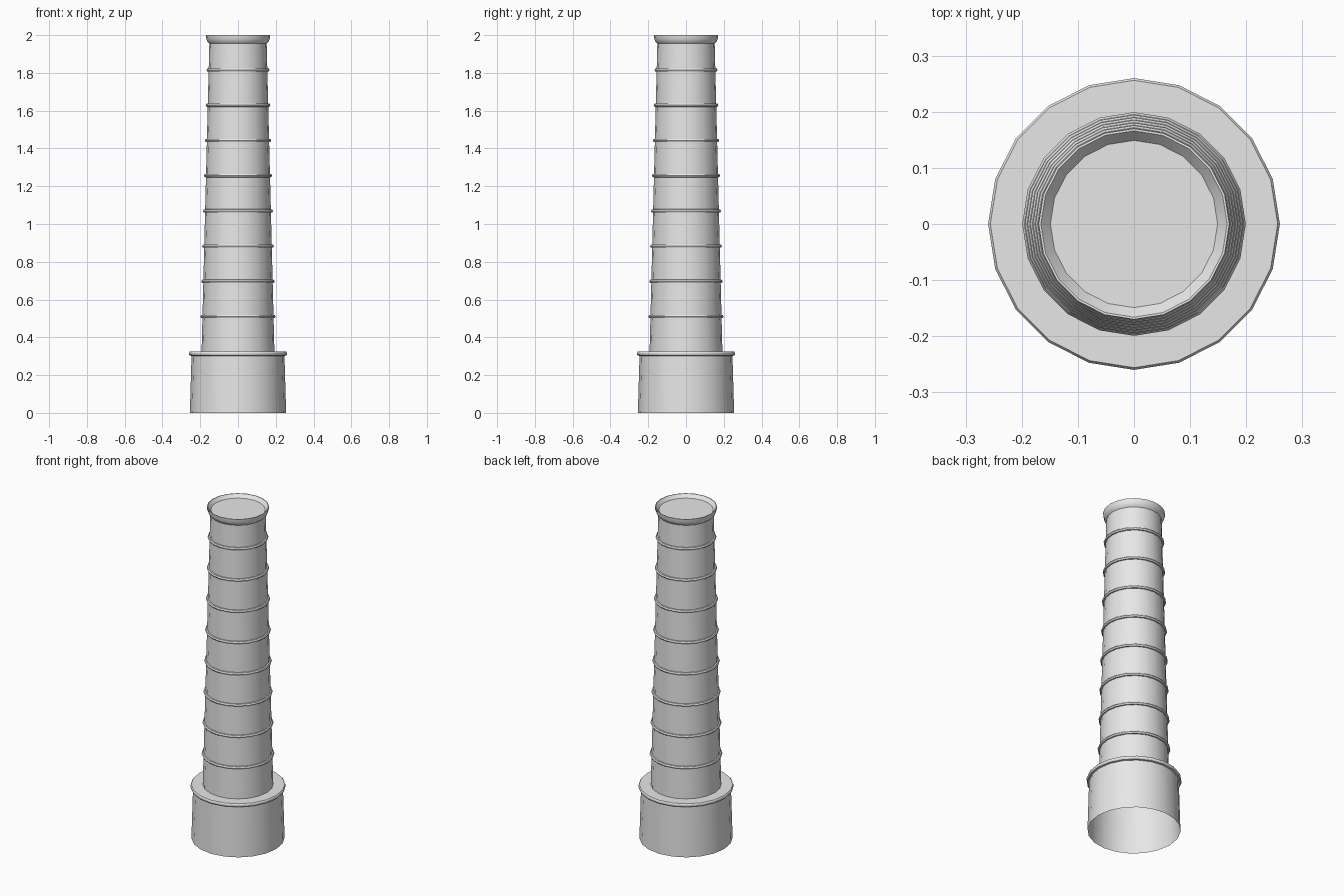
import bpy
import bmesh
import math

SIDES = 20

cube = bpy.data.objects.get("Cube")
if cube:
    bpy.data.objects.remove(cube, do_unlink=True)

grey = bpy.data.materials.new("light_grey")
grey.use_nodes = True
grey.diffuse_color = (0.8, 0.8, 0.8, 1)
grey.node_tree.nodes["Principled BSDF"].inputs["Base Color"].default_value = (0.8, 0.8, 0.8, 1)


def lathe(name, profile, closed=False, cap_end=False):
    """Turn a (radius, height) profile, listed upwards on the outside, about z."""
    bm = bmesh.new()
    loops = []
    for r, z in profile:
        loops.append([bm.verts.new((r * math.cos(a), r * math.sin(a), z))
                      for a in (math.tau * i / SIDES for i in range(SIDES))])
    pairs = list(zip(loops, loops[1:]))
    if closed:
        pairs.append((loops[-1], loops[0]))
    for low, high in pairs:
        for i in range(SIDES):
            j = (i + 1) % SIDES
            bm.faces.new((low[i], low[j], high[j], high[i]))
    if cap_end:
        bm.faces.new(loops[-1])
    mesh = bpy.data.meshes.new(name)
    bm.to_mesh(mesh)
    bm.free()
    mesh.materials.append(grey)
    obj = bpy.data.objects.new(name, mesh)
    bpy.context.collection.objects.link(obj)
    bpy.ops.object.select_all(action='DESELECT')
    obj.select_set(True)
    bpy.context.view_layer.objects.active = obj
    bpy.ops.object.shade_smooth_by_angle(angle=math.radians(30))
    return obj


def shaft_radius(z):
    return 0.193 - 0.041 * (z - 0.32) / 1.63


# Wide base, open underneath, with its rounded band and flat ledge
lathe("base", [(0.255, 0), (0.246, 0.305)])
lathe("base_ledge", [(0.246, 0.302), (0.256, 0.304), (0.26, 0.31),
                     (0.26, 0.318), (0.256, 0.324), (shaft_radius(0.324), 0.324)])

# Tapering shaft
lathe("shaft", [(shaft_radius(0.324), 0.324), (shaft_radius(1.955), 1.955)])

# Evenly spaced hoops around the shaft
for n in range(8):
    z = 0.51 + 0.1865 * n
    r = shaft_radius(z)
    lathe(f"hoop_{n + 1}", [(r - 0.003, z - 0.009), (r + 0.007, z - 0.008),
                            (r + 0.011, z), (r + 0.007, z + 0.008),
                            (r - 0.003, z + 0.009)], closed=True)

# Flared lip with a shallow recessed top
lathe("lip", [(shaft_radius(1.955), 1.955), (0.162, 1.965), (0.168, 1.98),
              (0.17, 2.0), (0.166, 2.0), (0.149, 1.98)], cap_end=True)
